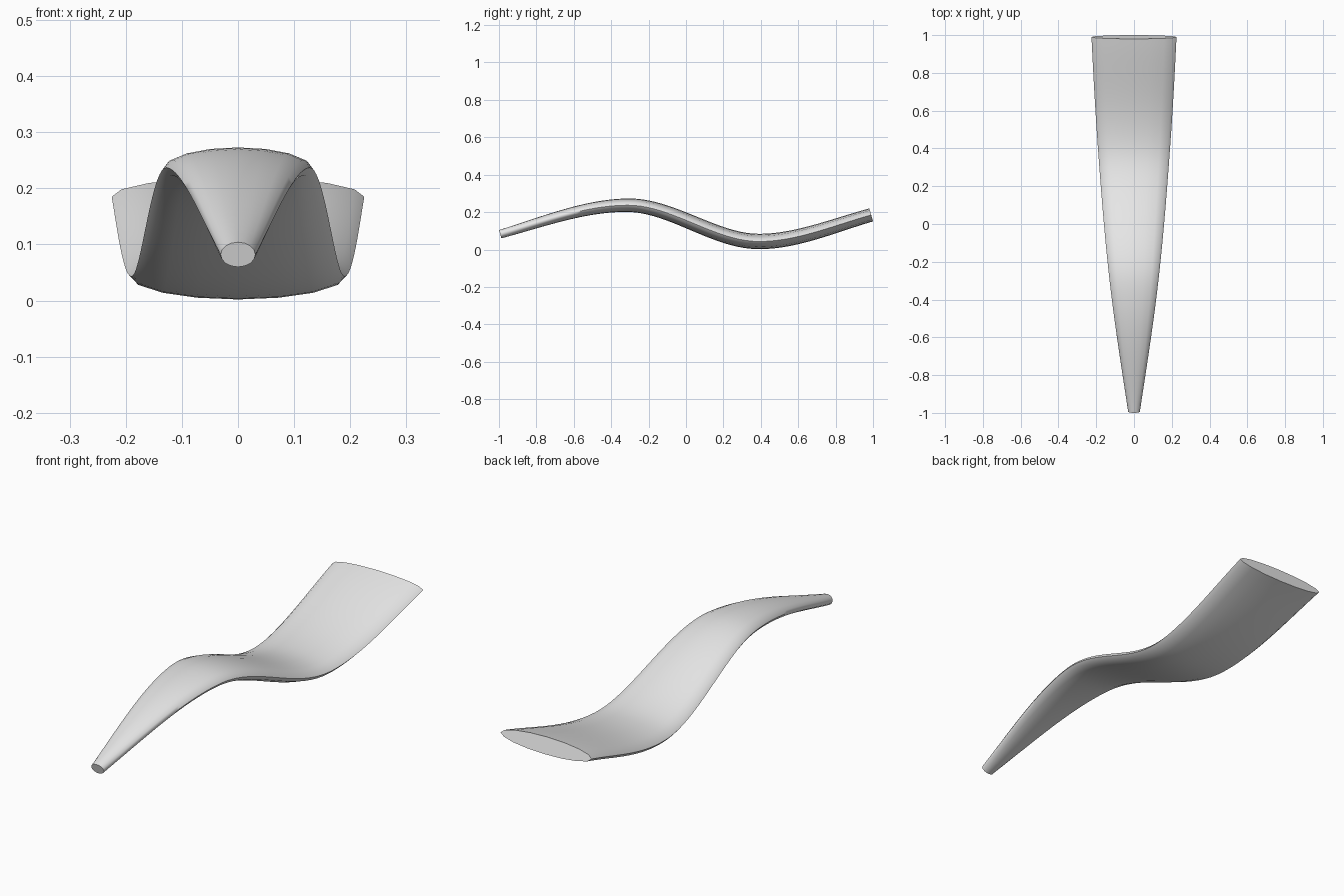
import bpy, bmesh
from math import cos, sin, tau, radians
from mathutils import Vector

if "Cube" in bpy.data.objects:
    bpy.data.objects.remove(bpy.data.objects["Cube"], do_unlink=True)

SIDES, STEPS = 16, 20

# Stations along y, each with (value, slope) pairs
stations = [-0.9935, -0.31, 0.39, 0.99]
height = [(0.082, 0.29), (0.237, 0), (0.043, 0), (0.185, 0.28)]
half_width = [(0.031, 0.152), (0.128, 0.115), (0.19, 0.073), (0.225, 0.047)]
half_thick = [(0.023, 0.02), (0.036, 0.014), (0.041, 0), (0.036, -0.01)]


def blend(track, i, t):
    """Smooth cubic between stations i and i + 1."""
    span = stations[i + 1] - stations[i]
    (a, sa), (b, sb) = track[i], track[i + 1]
    s = 1 - t
    return (a * s * s * (1 + 2 * t) + b * t * t * (3 - 2 * t)
            + span * (sa * t * s * s - sb * t * t * s))


# Sample the centre line and the section sizes
samples = []
for i in range(len(stations) - 1):
    for k in range(STEPS + (i == len(stations) - 2)):
        t = k / STEPS
        y = stations[i] + t * (stations[i + 1] - stations[i])
        samples.append((Vector((0, y, blend(height, i, t))),
                        blend(half_width, i, t), blend(half_thick, i, t)))

# Loft elliptical rings square to the centre line
bm = bmesh.new()
rings = []
for n, (centre, w, h) in enumerate(samples):
    ahead = samples[min(n + 1, len(samples) - 1)][0]
    behind = samples[max(n - 1, 0)][0]
    up = Vector((1, 0, 0)).cross((ahead - behind).normalized())
    rings.append([bm.verts.new(centre + Vector((w * cos(tau * k / SIDES), 0, 0))
                               + up * h * sin(tau * k / SIDES))
                  for k in range(SIDES)])
for a, b in zip(rings, rings[1:]):
    for k in range(SIDES):
        j = (k + 1) % SIDES
        bm.faces.new((a[k], a[j], b[j], b[k]))

# Flat end caps
bm.faces.new(rings[0])
bm.faces.new(rings[-1])
bmesh.ops.recalc_face_normals(bm, faces=bm.faces)

mesh = bpy.data.meshes.new("wavy_tapered_body")
bm.to_mesh(mesh)
bm.free()
body = bpy.data.objects.new("wavy_tapered_body", mesh)
bpy.context.collection.objects.link(body)

# Plain grey material
grey = bpy.data.materials.new("light_grey")
grey.use_nodes = True
grey.diffuse_color = (0.8, 0.8, 0.8, 1)
grey.node_tree.nodes["Principled BSDF"].inputs["Base Color"].default_value = (0.8, 0.8, 0.8, 1)
mesh.materials.append(grey)

# Smooth sides, sharp rims
bpy.ops.object.select_all(action="DESELECT")
body.select_set(True)
bpy.context.view_layer.objects.active = body
bpy.ops.object.shade_smooth_by_angle(angle=radians(60))
